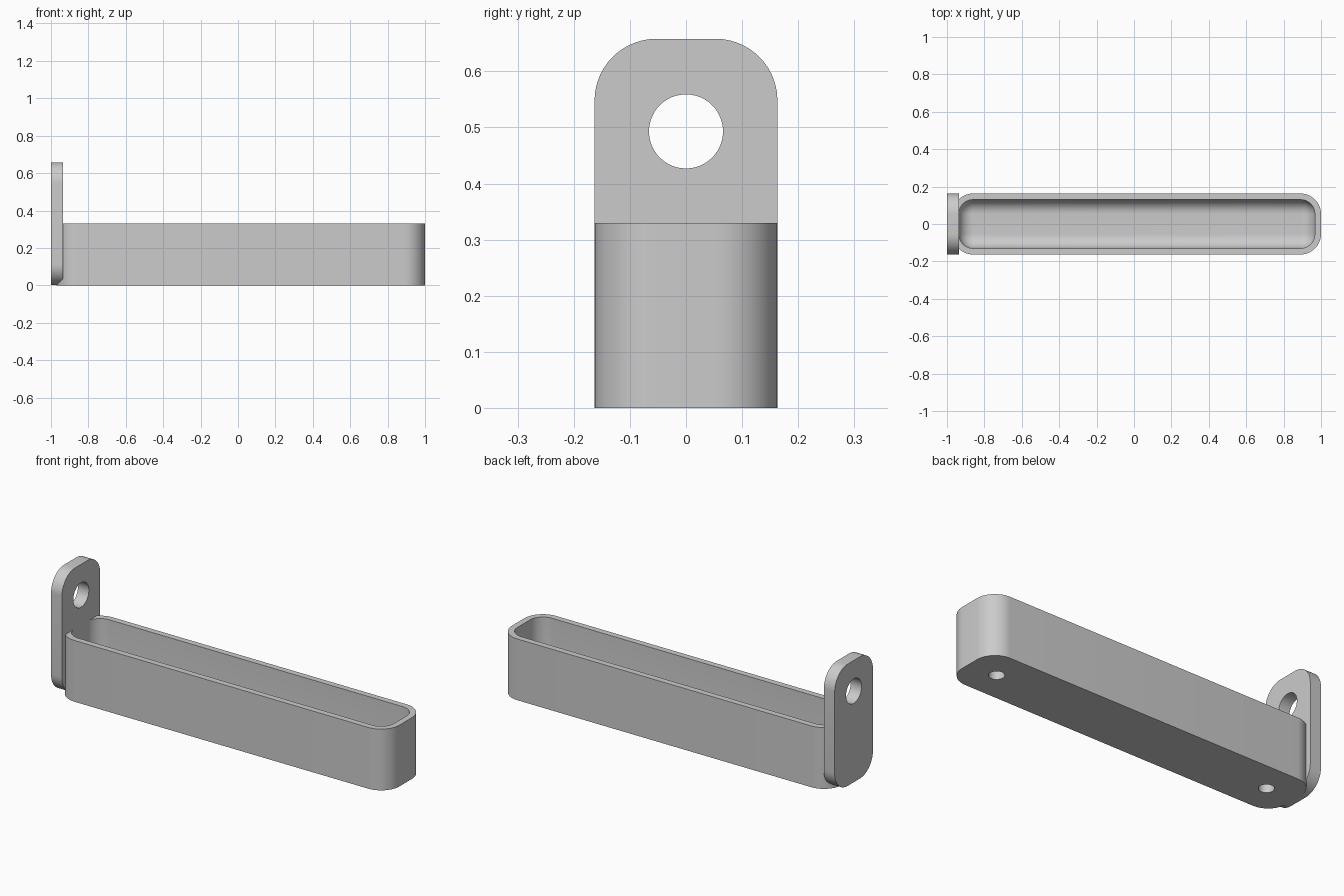
import bpy, bmesh, math
from mathutils import Matrix, Vector

cube = bpy.data.objects.get("Cube")
if cube:
    bpy.data.objects.remove(cube, do_unlink=True)

grey = bpy.data.materials.new("light grey")
grey.use_nodes = True
colour = (0.6, 0.6, 0.6, 1)
grey.diffuse_color = colour
grey.node_tree.nodes["Principled BSDF"].inputs["Base Color"].default_value = colour

HALF_W, HEIGHT, WALL, CORNER = 0.163, 0.33, 0.033, 0.11
TRAY_X, TRAY_HALF = 0.015, 0.985
FLOOR, FILLET = 0.066, 0.075


def rounded_rect(hx, hy, r, steps=14):
    """Counter-clockwise outline of a rectangle with rounded corners."""
    pts = []
    for i, (sx, sy) in enumerate([(1, 1), (-1, 1), (-1, -1), (1, -1)]):
        for s in range(steps + 1):
            a = math.pi / 2 * (i + s / steps)
            pts.append((sx * (hx - r) + r * math.cos(a),
                        sy * (hy - r) + r * math.sin(a)))
    return pts


def loft(name, rings):
    """Skin a list of rings of points and cap both ends."""
    bm = bmesh.new()
    loops = [[bm.verts.new(p) for p in ring] for ring in rings]
    n = len(loops[0])
    for a, b in zip(loops, loops[1:]):
        for i in range(n):
            j = (i + 1) % n
            bm.faces.new((a[i], a[j], b[j], b[i]))
    bm.faces.new(loops[0][::-1])
    bm.faces.new(loops[-1])
    bmesh.ops.recalc_face_normals(bm, faces=bm.faces)
    mesh = bpy.data.meshes.new(name)
    bm.to_mesh(mesh)
    bm.free()
    ob = bpy.data.objects.new(name, mesh)
    bpy.context.collection.objects.link(ob)
    mesh.materials.append(grey)
    return ob


def drill(ob, centre, radius, depth, axis):
    """Cut a round hole of the given full length through ob."""
    bpy.ops.mesh.primitive_cylinder_add(vertices=48, radius=radius, depth=depth)
    cutter = bpy.context.object
    cutter.hide_render = True
    rot = Vector((0, 0, 1)).rotation_difference(Vector(axis)).to_matrix().to_4x4()
    cutter.data.transform(Matrix.Translation(centre) @ rot)
    cutter.data.materials.append(grey)
    mod = ob.modifiers.new("hole", "BOOLEAN")
    mod.operation, mod.solver, mod.object = "DIFFERENCE", "EXACT", cutter
    bpy.context.view_layer.objects.active = ob
    bpy.ops.object.modifier_apply(modifier=mod.name)
    bpy.data.objects.remove(cutter, do_unlink=True)


def smooth(ob):
    bpy.ops.object.select_all(action="DESELECT")
    ob.select_set(True)
    bpy.context.view_layer.objects.active = ob
    bpy.ops.object.shade_smooth_by_angle(angle=math.radians(30))


# Tray: outer wall, rim, inner wall, then a filleted floor
levels = [(0, 0), (0, HEIGHT), (WALL, HEIGHT)]
for k in range(11):
    a = math.pi / 2 * k / 10
    levels.append((WALL + FILLET * (1 - math.cos(a)),
                   FLOOR + FILLET * (1 - math.sin(a))))
tray = loft("tray", [
    [(x + TRAY_X, y, z) for x, y in
     rounded_rect(TRAY_HALF - inset, HALF_W - inset, CORNER - inset)]
    for inset, z in levels])

# Blind screw holes in the underside
for side in (-1, 1):
    drill(tray, (TRAY_X + side * 0.82, 0, 0), 0.038, 0.1, (0, 0, 1))
smooth(tray)

# Upright hanging tab with rounded corners and a round hole
tab = loft("hanging_tab", [
    [(x, u, v + HEIGHT) for u, v in rounded_rect(HALF_W, 0.328, CORNER)]
    for x in (-1, -0.935)])
drill(tab, (-0.97, 0, 0.493), 0.066, 0.2, (1, 0, 0))
smooth(tab)
